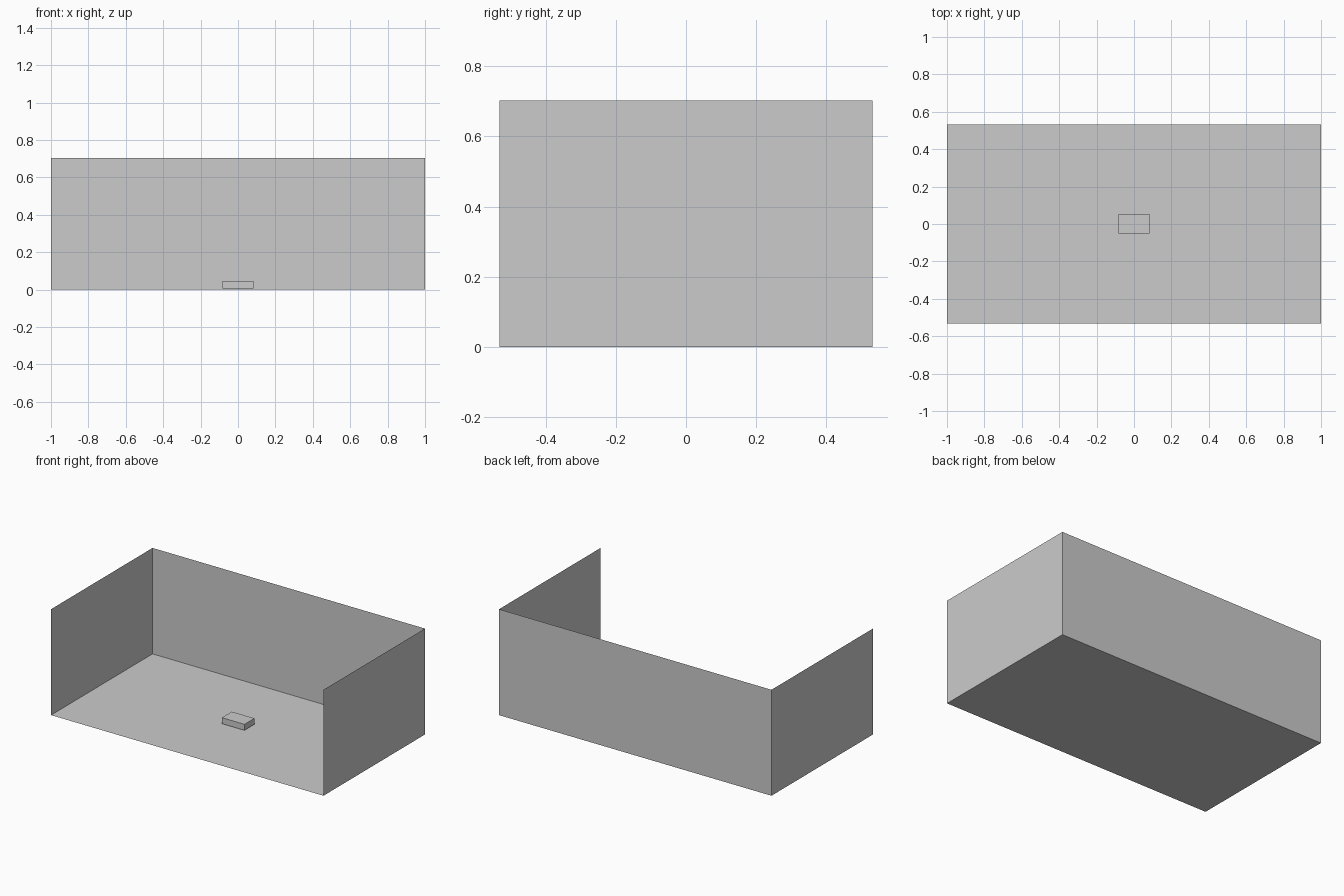
import bpy
import bmesh

if "Cube" in bpy.data.objects:
    bpy.data.objects.remove(bpy.data.objects["Cube"])

W, D, H = 1.0, 0.532, 0.703   # half width, half depth, wall height


def make(name, build):
    bm = bmesh.new()
    build(bm)
    mesh = bpy.data.meshes.new(name)
    bm.to_mesh(mesh)
    bm.free()
    obj = bpy.data.objects.new(name, mesh)
    bpy.context.collection.objects.link(obj)
    return obj


def sheet(name, corners):
    return make(name, lambda bm: bm.faces.new([bm.verts.new(c) for c in corners]))


def wall(name, a, b):
    # vertical sheet standing on the line a-b
    return sheet(name, [(*a, 0), (*b, 0), (*b, H), (*a, H)])


# floor and three thin walls, open at the front and top
sheet("floor", [(-W, -D, 0), (W, -D, 0), (W, D, 0), (-W, D, 0)])
wall("left_wall", (-W, -D), (-W, D))
wall("back_wall", (-W, D), (W, D))
wall("right_wall", (W, D), (W, -D))

# small block in the middle of the floor
block = make("block", lambda bm: bmesh.ops.create_cube(bm, size=1))
block.scale = (0.166, 0.104, 0.04)
block.location = (0, 0.001, 0.025)
